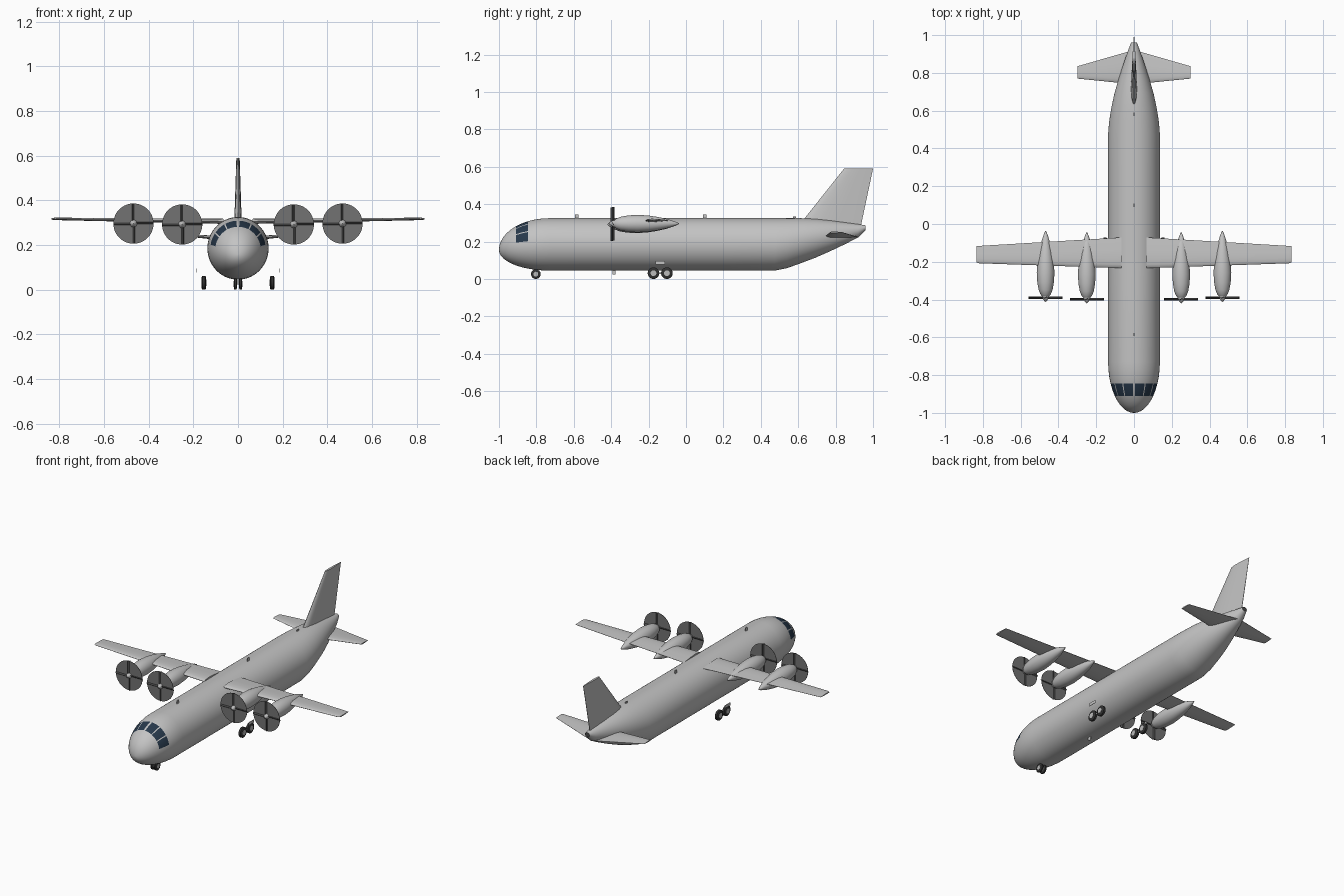
import bpy
import bmesh
from math import sin, cos, pi, radians
from mathutils import Vector, Matrix

cube = bpy.data.objects.get("Cube")
if cube:
    bpy.data.objects.remove(cube, do_unlink=True)


def material(name, r, g, b):
    m = bpy.data.materials.new(name)
    m.use_nodes = True
    m.diffuse_color = (r, g, b, 1)
    m.node_tree.nodes["Principled BSDF"].inputs["Base Color"].default_value = (r, g, b, 1)
    return m


GREY = material("airframe_grey", 0.55, 0.55, 0.55)
GLASS = material("cockpit_glass", 0.02, 0.04, 0.07)
DISC = material("propeller_blur_grey", 0.17, 0.17, 0.17)
BLADE = material("blade_dark", 0.07, 0.07, 0.07)
TYRE = material("tyre_black", 0.03, 0.03, 0.03)
HUB = material("hub_grey", 0.5, 0.5, 0.5)


def finish(name, bm, mats, angle=35):
    bmesh.ops.recalc_face_normals(bm, faces=bm.faces)
    mesh = bpy.data.meshes.new(name)
    bm.to_mesh(mesh)
    bm.free()
    for m in mats:
        mesh.materials.append(m)
    ob = bpy.data.objects.new(name, mesh)
    bpy.context.collection.objects.link(ob)
    bpy.ops.object.select_all(action='DESELECT')
    ob.select_set(True)
    bpy.context.view_layer.objects.active = ob
    bpy.ops.object.shade_smooth_by_angle(angle=radians(angle))
    return ob


def loft(rings):
    """Skin a list of equal-length point rings and cap both ends."""
    bm = bmesh.new()
    rows = [[bm.verts.new(p) for p in ring] for ring in rings]
    n = len(rows[0])
    for a, b in zip(rows, rows[1:]):
        for i in range(n):
            j = (i + 1) % n
            bm.faces.new((a[i], a[j], b[j], b[i]))
    bm.faces.new(rows[0])
    bm.faces.new(rows[-1])
    return bm


def lathe(name, centre, axis, profile, mat, segs=32):
    """Turn (distance along axis, radius) pairs about the x or y axis."""
    rings = []
    for t, r in profile:
        ring = []
        for i in range(segs):
            a = 2 * pi * i / segs
            u, v = r * cos(a), r * sin(a)
            ring.append(Vector(centre) + Vector((t, u, v) if axis == 'x' else (u, t, v)))
        rings.append(ring)
    return finish(name, loft(rings), [mat])


def box(name, centre, size, mat):
    bm = bmesh.new()
    bmesh.ops.create_cube(bm, size=1)
    bmesh.ops.scale(bm, vec=size, verts=bm.verts)
    bmesh.ops.translate(bm, vec=centre, verts=bm.verts)
    return finish(name, bm, [mat])


AIRFOIL = [(0, 0), (.03, .22), (.12, .4), (.3, .5), (.6, .36), (1, .04)]
SECTION = AIRFOIL + [(c, -t) for c, t in reversed(AIRFOIL[1:])]


def aerofoil(name, stations, thick_axis):
    """Each station: leading edge point, chord, thickness."""
    rings = [[Vector(le) + Vector((0, c * chord, 0)) + thick_axis * (t * thick)
              for c, t in SECTION] for le, chord, thick in stations]
    return finish(name, loft(rings), [GREY], 45)


# Fuselage: elliptical nose, straight barrel, upswept tail
SEGS = 120
NOSE, LENGTH, NOSE_Z = -1.0, 0.27, 0.155
TOP, BOTTOM, HALF = 0.325, 0.045, 0.137
stations = []
for deg in (1, 8, 16, 24, 32, 40, 48.2, 56, 64.8, 73, 82, 90):
    s = sin(radians(deg))
    y = NOSE + LENGTH * (1 - cos(radians(deg)))
    stations.append((y, NOSE_Z + (TOP - NOSE_Z) * s, NOSE_Z - (NOSE_Z - BOTTOM) * s, HALF * s))
stations += [
    (-.2, TOP, BOTTOM, HALF), (.2, TOP, BOTTOM, HALF), (.475, TOP, BOTTOM, HALF),
    (.54, .325, .058, .132), (.61, .325, .083, .121), (.69, .322, .113, .104),
    (.77, .314, .148, .081), (.85, .303, .186, .055), (.92, .293, .222, .031),
    (.96, .287, .262, .016)]
rings = []
for y, top, bot, half in stations:
    mid, hz = (top + bot) / 2, (top - bot) / 2
    rings.append([(half * sin(2 * pi * i / SEGS), y, mid + hz * cos(2 * pi * i / SEGS))
                  for i in range(SEGS)])
bm = loft(rings)
bm.faces.ensure_lookup_table()
# Cockpit panes: three each side, divided by thin frames
for row in (6, 7):
    for i in range(SEGS):
        k = min(i, SEGS - 1 - i)
        if k < 27 and k % 9:
            bm.faces[row * SEGS + i].material_index = 1
bm.faces[-1].material_index = 2
finish("fuselage", bm, [GREY, GLASS, BLADE])

# Fin
aerofoil("tail_fin", [((0, .583, .26), .347, .036), ((0, .845, .59), .155, .015)],
         Vector((1, 0, 0)))

# Antenna blades
for name, y, z in (("front", -.585, .332), ("middle", .1, .332), ("rear", .58, .322),
                   ("belly", -.385, .036)):
    box(name + "_antenna", (0, y, z), (.005, .018, .026), GREY)


def propeller(side, pos, x, y, z):
    label = f"{side}_{pos}"
    lathe(label + "_propeller_disc", (x, y, z), 'y', [(-.001, .09), (.001, .09)], DISC, 48)
    lathe(label + "_spinner", (x, y, z), 'y',
          [(-.022, .001), (-.018, .006), (-.01, .012), (0, .017), (.014, .02)], HUB, 24)
    # Four pitched blades
    bm = bmesh.new()
    for k in range(4):
        m = (Matrix.Translation((x, y, z)) @ Matrix.Rotation(k * pi / 2, 4, 'Y')
             @ Matrix.Translation((0, 0, .05)) @ Matrix.Rotation(radians(40), 4, 'Z')
             @ Matrix.Diagonal((.016, .004, .08, 1)))
        bmesh.ops.create_cube(bm, size=1, matrix=m)
    finish(label + "_propeller_blades", bm, [BLADE])


def wheel(name, x, y, z, r, w):
    h = w / 2
    lathe(name + "_tyre", (x, y, z), 'x',
          [(-h, r * .8), (-h * .6, r), (h * .6, r), (h, r * .8)], TYRE, 28)
    lathe(name + "_hub", (x, y, z), 'x',
          [(-h - .001, r * .5), (h + .001, r * .5)], HUB, 20)


UP = Vector((0, 0, 1))
NACELLE = [(-.385, .018), (-.375, .027), (-.35, .037), (-.31, .044), (-.26, .047),
           (-.2, .043), (-.15, .035), (-.1, .024), (-.06, .011), (-.04, .003)]

for side, s in (("left", 1), ("right", -1)):
    # Wing and tailplane
    aerofoil(side + "_wing", [((s * .065, -.234, .306), .163, .023),
                              ((s * .82, -.208, .317), .092, .011),
                              ((s * .835, -.203, .317), .086, .007)], UP)
    aerofoil(side + "_tailplane", [((s * .005, .74, .224), .18, .022),
                                   ((s * .3, .77, .25), .065, .008)], UP)
    # Engines
    for pos, x, dy, z in (("inner", .25, -.006, .292), ("outer", .468, .002, .296)):
        lathe(f"{side}_{pos}_nacelle", (s * x, dy, z), 'y', NACELLE, GREY)
        propeller(side, pos, s * x, -.392 + dy, z)
    # Main gear: two wheels in line, axle beam and gear door
    for pos, y in (("front", -.174), ("rear", -.102)):
        wheel(f"{side}_main_{pos}", s * .153, y, .031, .031, .021)
    box(side + "_axle_beam", (s * .153, -.138, .031), (.006, .06, .008), HUB)
    box(side + "_gear_door", (s * .186, -.138, .086), (.002, .052, .018), GREY)
    # Nose gear
    wheel(side + "_nose", s * .012, -.803, .026, .026, .014)

box("nose_strut", (0, -.803, .045), (.008, .012, .045), HUB)
